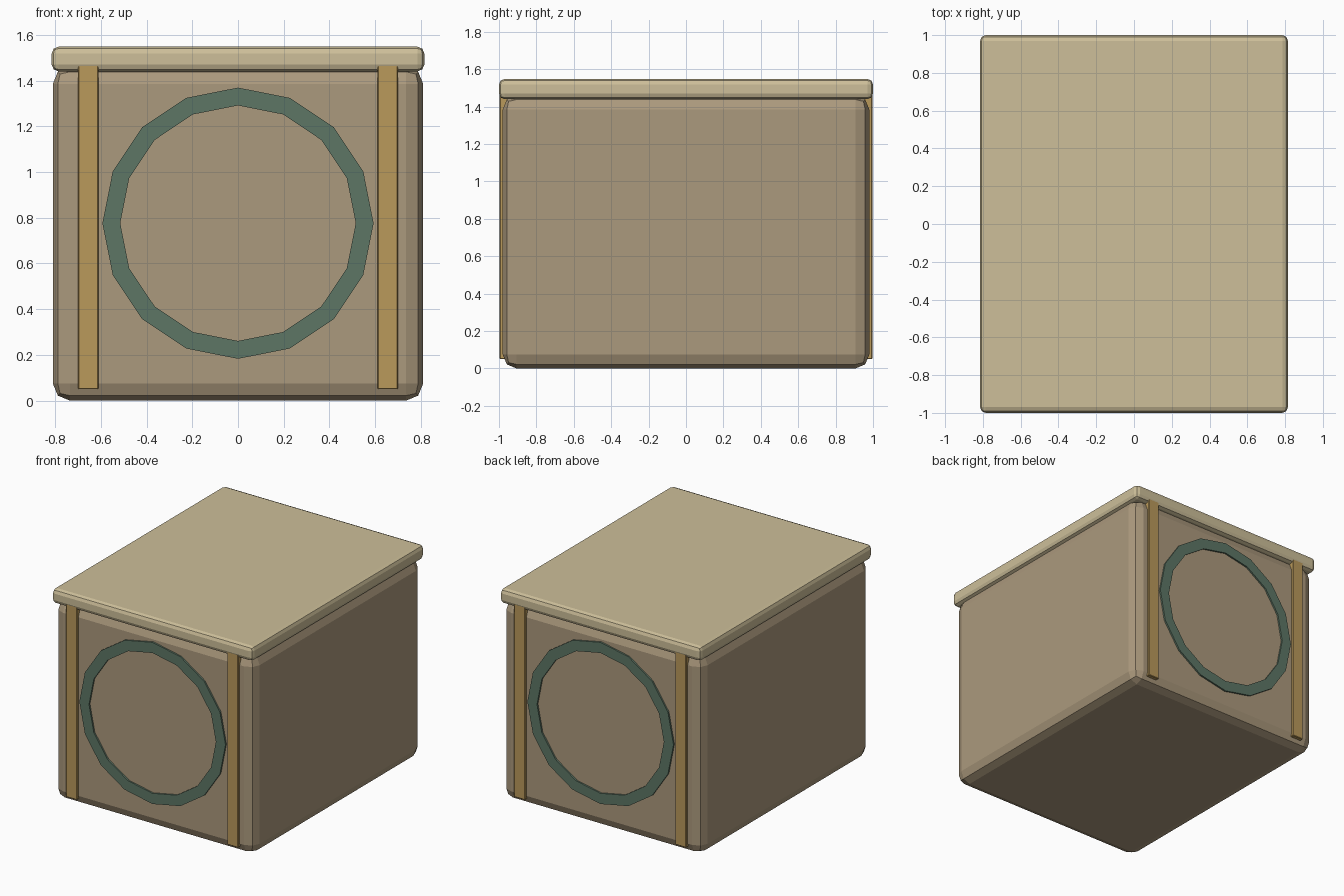
import bpy, bmesh, math

if "Cube" in bpy.data.objects:
    bpy.data.objects.remove(bpy.data.objects["Cube"])


def material(name, rgb):
    m = bpy.data.materials.new(name)
    m.diffuse_color = (*rgb, 1)
    m.use_nodes = True
    m.node_tree.nodes["Principled BSDF"].inputs["Base Color"].default_value = m.diffuse_color
    return m


CASE = material("tan_case", (0.41, 0.32, 0.205))
LID = material("pale_lid", (0.61, 0.52, 0.32))
BRASS = material("brass", (0.49, 0.32, 0.105))
GREEN = material("green_trim", (0.11, 0.18, 0.13))


def finish(bm, name, mat):
    bmesh.ops.recalc_face_normals(bm, faces=bm.faces)
    me = bpy.data.meshes.new(name)
    bm.to_mesh(me)
    bm.free()
    me.materials.append(mat)
    ob = bpy.data.objects.new(name, me)
    bpy.context.collection.objects.link(ob)
    return ob


def box(name, lo, hi, mat, bevel, segments):
    bm = bmesh.new()
    bmesh.ops.create_cube(bm, size=1)
    for v in bm.verts:
        v.co = [(a + b) / 2 + c * (b - a) for a, b, c in zip(lo, hi, v.co)]
    ob = finish(bm, name, mat)
    mod = ob.modifiers.new("rounded_edges", "BEVEL")
    mod.width, mod.segments = bevel, segments
    return ob


def ring(name, outer, inner, y0, y1, z, mat, sides=16):
    bm = bmesh.new()
    section = [(outer, y0), (outer, y1), (inner, y1), (inner, y0)]
    loops = []
    for i in range(sides):
        a = math.tau * i / sides
        loops.append([bm.verts.new((r * math.sin(a), y, z + r * math.cos(a)))
                      for r, y in section])
    for i in range(sides):
        p, q = loops[i], loops[(i + 1) % sides]
        for k in range(4):
            n = (k + 1) % 4
            bm.faces.new((p[k], p[n], q[n], q[k]))
    return finish(bm, name, mat)


# Main case and overhanging lid
box("case_body", (-0.81, -0.98, 0), (0.81, 0.98, 1.46), CASE, 0.075, 2)
box("lid", (-0.815, -1, 1.44), (0.815, 1, 1.548), LID, 0.03, 2)

# Straps and round trim on both ends
for side, label in ((-1, "front"), (1, "back")):
    y0, y1 = sorted((side * 0.95, side * 0.997))
    for sx, hand in ((-1, "left"), (1, "right")):
        x0, x1 = sorted((sx * 0.61, sx * 0.70))
        box(f"{label}_{hand}_strap", (x0, y0, 0.05), (x1, y1, 1.49), BRASS, 0.004, 1)
    ring(f"{label}_ring", 0.593, 0.515, side * 0.96, side * 0.992, 0.776, GREEN)
